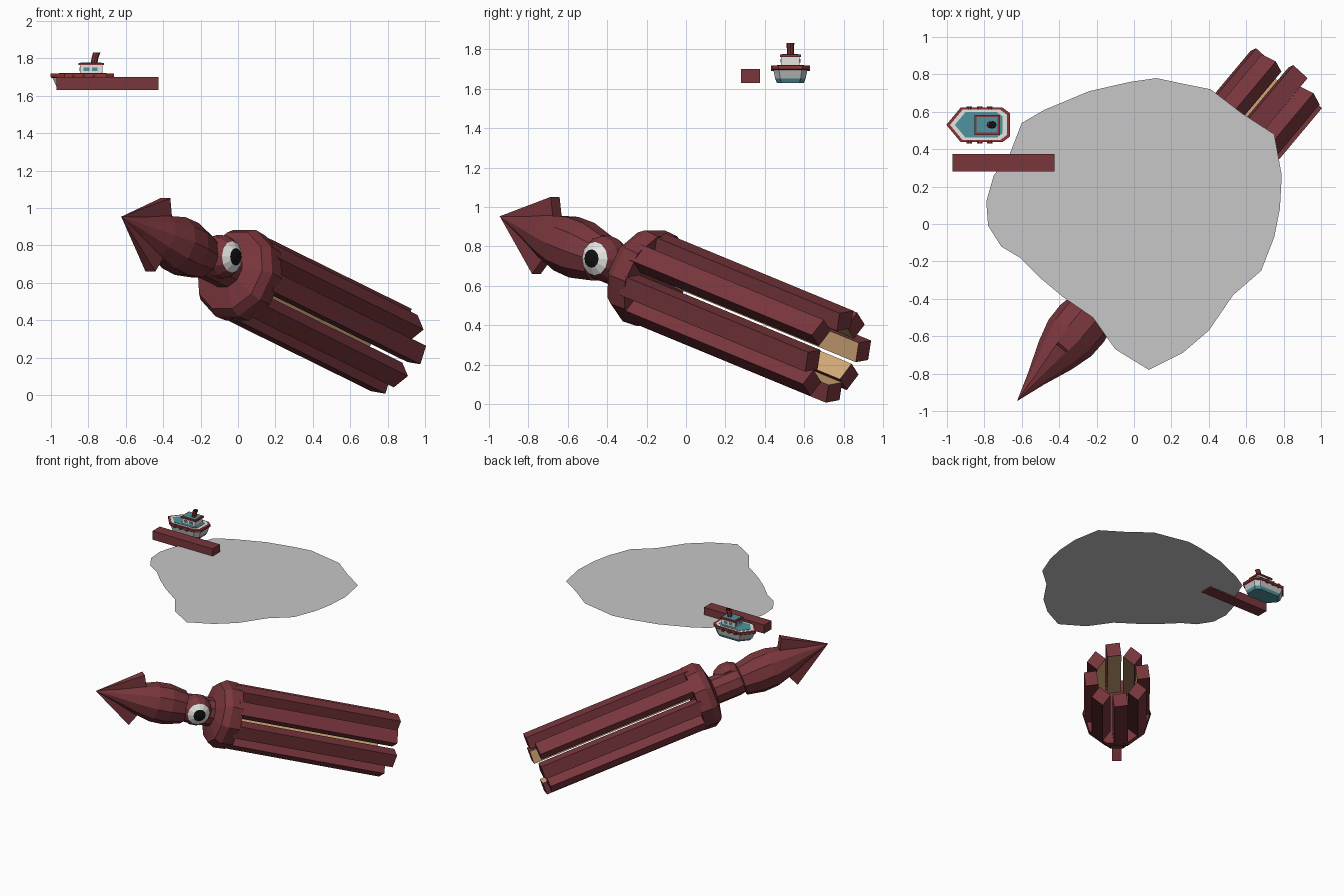
import bpy, bmesh, math
from mathutils import Vector, Matrix

if "Cube" in bpy.data.objects:
    bpy.data.objects.remove(bpy.data.objects["Cube"])


def mat(name, rgb):
    m = bpy.data.materials.new(name)
    m.diffuse_color = (*rgb, 1)
    m.use_nodes = True
    m.node_tree.nodes["Principled BSDF"].inputs["Base Color"].default_value = m.diffuse_color
    return m


RED = mat("squid red", (0.19, 0.037, 0.045))
TAN = mat("sucker tan", (0.66, 0.40, 0.19))
WHITE = mat("white", (0.78, 0.78, 0.76))
BLACK = mat("black", (0.005, 0.005, 0.005))
GREY = mat("water grey", (0.57, 0.57, 0.57))
TEAL = mat("boat teal", (0.08, 0.29, 0.34))
TRIM = mat("boat red", (0.27, 0.035, 0.035))
DARK = mat("tyre dark", (0.06, 0.02, 0.022))
HULL = mat("hull grey", (0.55, 0.57, 0.57))


def build(name, verts, faces, mats, frame=None, rule=None):
    """Flat shaded mesh; rule(face) works in the part's own axes."""
    bm = bmesh.new()
    vs = [bm.verts.new(v) for v in verts]
    for f in faces:
        bm.faces.new([vs[i] for i in f])
    bmesh.ops.remove_doubles(bm, verts=bm.verts, dist=1e-5)
    bmesh.ops.recalc_face_normals(bm, faces=bm.faces)
    bm.normal_update()
    if rule:
        for f in bm.faces:
            f.material_index = rule(f)
    if frame:
        bm.transform(frame)
    me = bpy.data.meshes.new(name)
    bm.to_mesh(me)
    bm.free()
    for m in mats:
        me.materials.append(m)
    ob = bpy.data.objects.new(name, me)
    bpy.context.collection.objects.link(ob)
    return ob


def loft(name, rings, mats, frame=None, rule=None):
    """Skin equal-sized rings and cap both ends."""
    n = len(rings[0])
    verts = [v for r in rings for v in r]
    faces = [[k * n + i, k * n + (i + 1) % n, (k + 1) * n + (i + 1) % n, (k + 1) * n + i]
             for k in range(len(rings) - 1) for i in range(n)]
    faces += [list(range(n)), list(range((len(rings) - 1) * n, len(rings) * n))]
    return build(name, verts, faces, mats, frame, rule)


def lathe(name, profile, mats, frame=None, n=10, rule=None):
    rings = [[(r * math.cos(math.tau * (i + .5) / n), r * math.sin(math.tau * (i + .5) / n), h)
              for i in range(n)] for r, h in profile]
    return loft(name, rings, mats, frame, rule)


def box(name, lo, hi, mats, frame=None, rule=None):
    rings = [[(lo[0], lo[1], z), (hi[0], lo[1], z), (hi[0], hi[1], z), (lo[0], hi[1], z)]
             for z in (lo[2], hi[2])]
    return loft(name, rings, mats, frame, rule)


# Squid frame: local x = fin direction, y = eye side, z = along the body from the tip
A = Vector((0.612, 0.731, -0.302)).normalized()
S = A.cross(Vector((0, 0, 1))).normalized()
U = S.cross(A)
tip = Vector((0.0, -0.2, 0.645)) - 1.02 * A
body = Matrix.Translation(tip) @ Matrix((U, S, A)).transposed().to_4x4()

# Mantle, neck and collar
E = 0.0006
lathe("mantle", [(E, 0), (.055, .17), (.115, .33), (.15, .46), (.153, .57), (.125, .70), (.09, .71)],
      [RED], body)
lathe("neck", [(.09, .66), (.108, .74), (.108, .97)], [RED], body)
lathe("collar", [(.105, .92), (.225, .95), (.255, 1.0), (.25, 1.09), (.10, 1.09)], [RED], body, 10)

# Two wedge fins beside the tip
for side, label in ((1, "upper"), (-1, "lower")):
    w = .035
    v = [(0, 0, 0), (side * .205, -w, .32), (side * .205, w, .32),
         (side * .10, w, .37), (side * .10, -w, .37), (0, w, .30), (0, -w, .30)]
    build(label + "_fin", v, [(0, 1, 2), (0, 2, 3, 5), (0, 6, 4, 1), (1, 4, 3, 2),
                              (3, 4, 6, 5), (0, 5, 6)], [RED], body)

# Eye dome: pupil, white and red lid are bands around the side axis
ring_angles = [130, 100, 72, 45, 23, 10, .3]
R = .12
eye = body @ Matrix.Translation((.022, .06, .78)) @ Matrix.Rotation(-math.pi / 2, 4, 'X')
lathe("eye", [(R * math.sin(math.radians(a)), R * math.cos(math.radians(a))) for a in ring_angles],
      [RED, WHITE, BLACK], eye, 12,
      lambda f: (lambda c: 2 if c.z > R * .93 else 1 if c.z > R * .72 else 0)(f.calc_center_median()))

# Eight square arms with pale inner faces
for k in range(8):
    turn = Matrix.Rotation(math.radians(-(82.5 - 45 * k) + 90), 4, 'Z')
    end = 1.02 + (1.34, 1.31, 1.33, 1.30)[k % 4]
    box("arm_%d" % (k + 1), (.145, -.052, 1.06), (.24, .052, end), [RED, TAN], body @ turn,
        lambda f: 1 if f.normal.x < -.9 else 0)

# Loose arm breaking the surface
box("surfaced_arm", (-.97, .28, 1.63), (-.425, .375, 1.70), [RED])

# Water sheet
shore = [(.12, .78), (-.02, .76), (-.24, .71), (-.48, .61), (-.6, .54), (-.67, .36), (-.75, .26),
         (-.79, .12), (-.78, -.01), (-.71, -.12), (-.61, -.18), (-.5, -.29), (-.38, -.39),
         (-.22, -.5), (-.1, -.67), (.08, -.78), (.26, -.69), (.4, -.57), (.53, -.38), (.68, -.25),
         (.75, -.07), (.78, .08), (.79, .26), (.75, .48), (.58, .59), (.41, .72), (.26, .75)]
water = build("water", [(x, y, 1.64) for x, y in shore], [list(range(len(shore)))], [GREY])
if water.data.polygons[0].normal.z < 0:
    water.data.flip_normals()

# Boat hull outline, bow towards -x
outline = [(-.175, 0), (-.10, .09), (.12, .09), (.16, .06), (.16, -.06), (.12, -.09), (-.10, -.09)]
boat = Matrix.Translation((-.825, .53, 0))


def ring(z, k, shift=0):
    return [(x * k + shift, y * k, z) for x, y in outline]


loft("hull", [ring(1.63, .76, .01), ring(1.652, .86, .004), ring(1.70, .97)], [HULL, TEAL], boat,
     lambda f: 1 if f.calc_center_median().z < 1.648 else 0)
rail = [ring(1.695, .97), ring(1.70, 1.02), ring(1.718, 1.02), ring(1.718, .91), ring(1.712, .90)]
loft("rail", rail, [TRIM], boat)
loft("inner_bulwark", [ring(1.712, .91), ring(1.7195, .91)], [WHITE], boat)
loft("deck", [ring(1.715, .76), ring(1.722, .76)], [TEAL], boat)

# Cabin with windows, roof and funnel
box("cabin", (-.02, -.047, 1.71), (.10, .047, 1.765), [WHITE], boat)
for s in (-1, 1):
    for x in (.0, .045):
        box("side_window", (x, s * .048 - .002, 1.733), (x + .03, s * .048 + .002, 1.752), [TEAL], boat)
    box("front_window", (-.023, s * .022 - .014, 1.733), (-.019, s * .022 + .014, 1.752), [TEAL], boat)
box("roof", (-.028, -.054, 1.763), (.108, .054, 1.775), [TRIM, TEAL], boat)
box("roof_top", (-.016, -.042, 1.774), (.096, .042, 1.778), [TEAL], boat)
loft("funnel", [[(cx + r * math.cos(i * math.tau / 8), r * math.sin(i * math.tau / 8), z + i % 1)
                 for i in range(8)]
                for cx, r, z in ((.055, .018, 1.77), (.06, .018, 1.80), (.07, .02, 1.832))],
     [TRIM, BLACK], boat, lambda f: 1 if f.normal.z > .9 else 0)

# Tyre fenders along both sides
for s in (-1, 1):
    for x in (-.055, 0, .055):
        spot = boat @ Matrix.Translation((x, s * .091, 1.705)) @ Matrix.Rotation(math.pi / 2, 4, 'X')
        lathe("tyre", [(.008, -.008), (.016, -.008), (.016, .008), (.008, .008)],
              [TRIM, DARK], spot, 8, lambda f: 1 if abs(f.normal.z) > .9 and len(f.verts) == 8 else 0)
